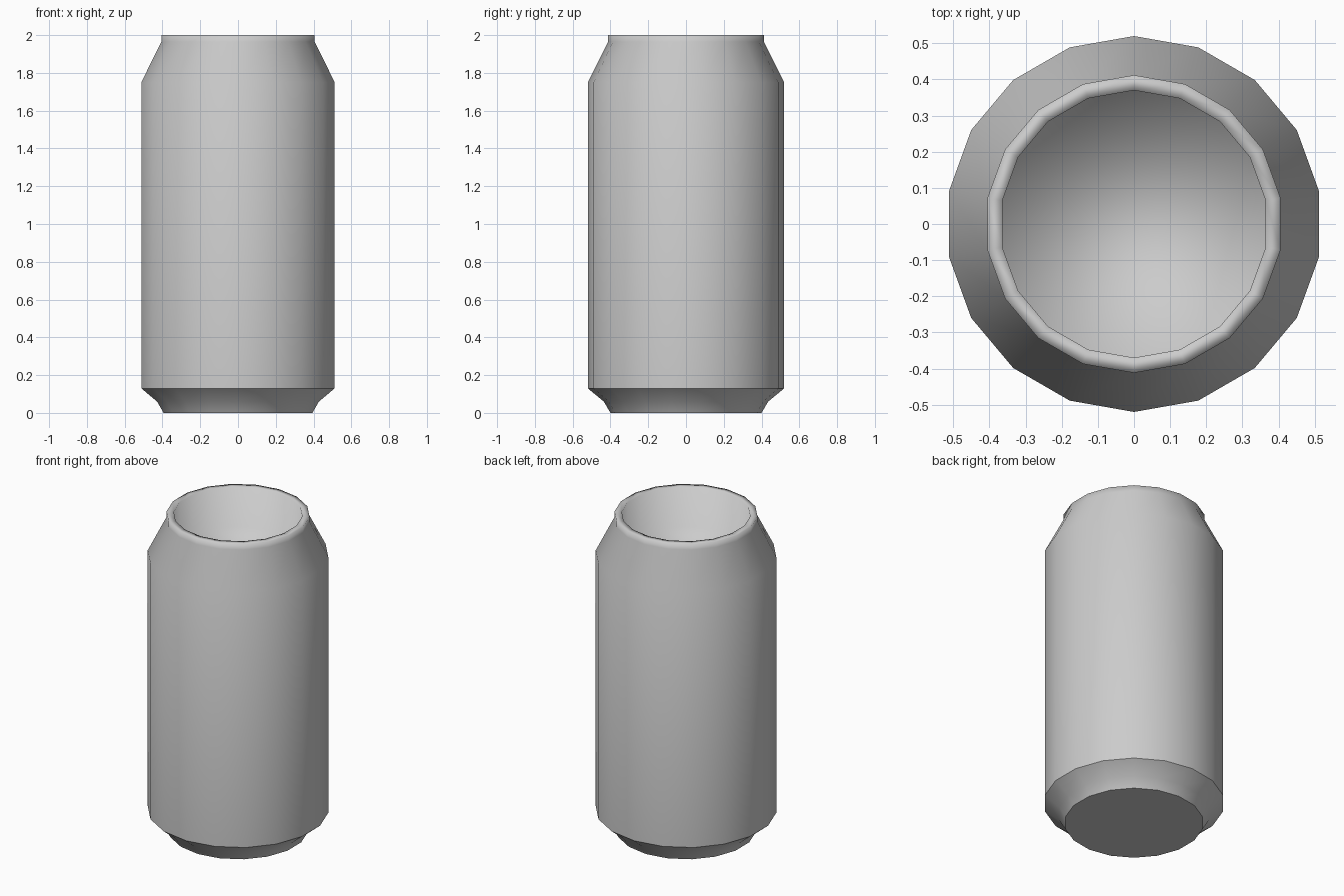
import bpy, bmesh, math

if "Cube" in bpy.data.objects:
    bpy.data.objects.remove(bpy.data.objects["Cube"])

SIDES = 18
# Radius, height: base, flared foot, body, shoulder, neck, rim, recessed lid
PROFILE = [(0.40, 0.0), (0.435, 0.06), (0.52, 0.13), (0.52, 1.75),
           (0.412, 1.965), (0.412, 2.0), (0.37, 2.0), (0.37, 1.75)]
SHARP_RINGS = {0, 2}


def ring(bm, radius, z):
    angles = [math.pi / 2 + i * math.tau / SIDES for i in range(SIDES)]
    return [bm.verts.new((radius * math.cos(a), radius * math.sin(a), z)) for a in angles]


# Can: one lathed shell, closed by the base and the sunken lid
bm = bmesh.new()
rings = [ring(bm, r, z) for r, z in PROFILE]
for low, high in zip(rings, rings[1:]):
    for i in range(SIDES):
        j = (i + 1) % SIDES
        bm.faces.new((low[i], low[j], high[j], high[i]))
bm.faces.new(rings[0][::-1])
bm.faces.new(rings[-1])

# Smooth shading, with crisp creases at the base and the foot
for f in bm.faces:
    f.smooth = True
for k in SHARP_RINGS:
    for i in range(SIDES):
        bm.edges.get((rings[k][i], rings[k][(i + 1) % SIDES])).smooth = False

mesh = bpy.data.meshes.new("can")
bm.to_mesh(mesh)
bm.free()
can = bpy.data.objects.new("can", mesh)
bpy.context.collection.objects.link(can)
